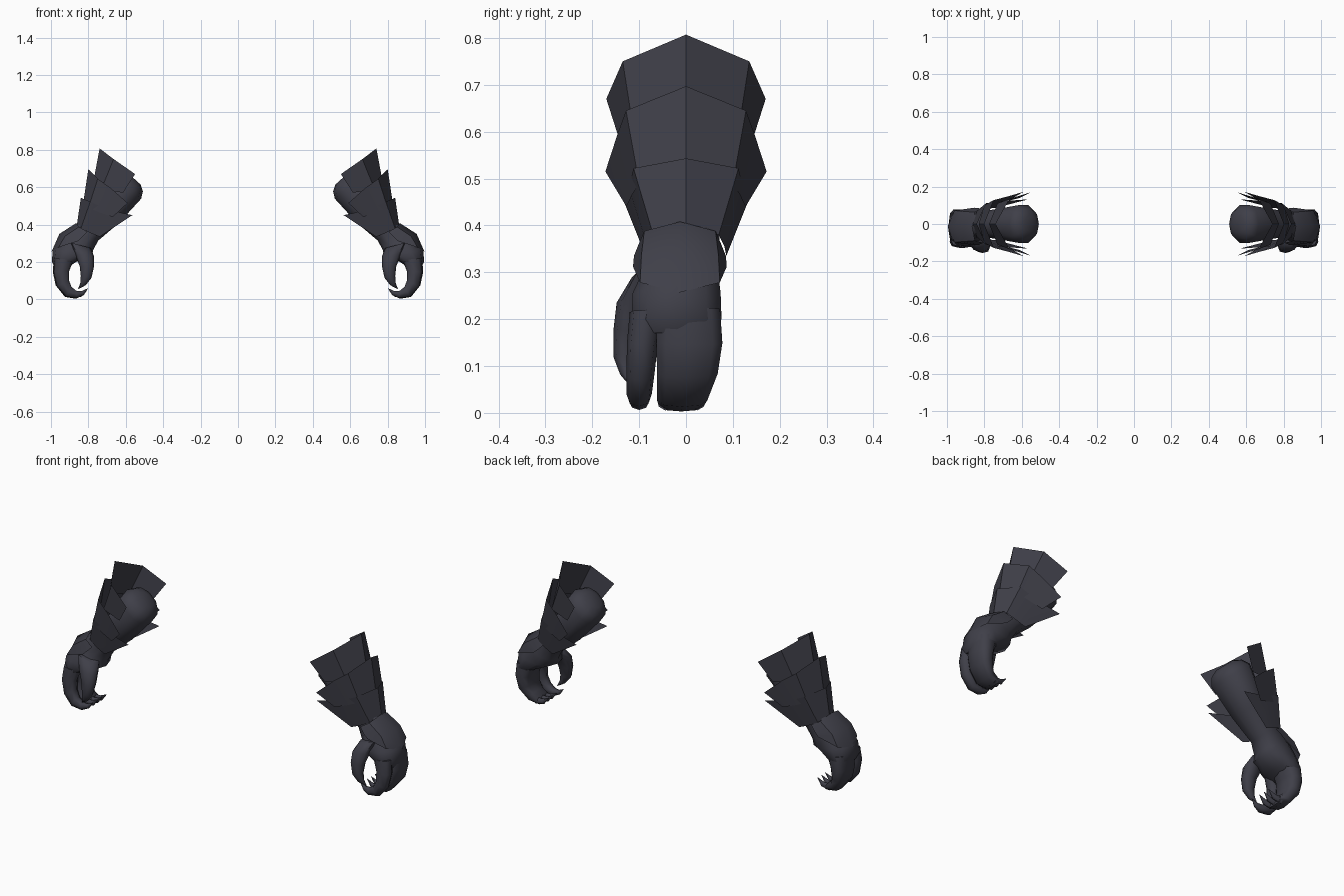
import bpy, bmesh, math
from mathutils import Vector

mat = bpy.data.materials.new("dark_slate")
mat.diffuse_color = (0.05, 0.05, 0.066, 1)


def finish(name, bm, angle):
    me = bpy.data.meshes.new(name)
    bm.to_mesh(me)
    bm.free()
    me.materials.append(mat)
    ob = bpy.data.objects.new(name, me)
    bpy.context.collection.objects.link(ob)
    bpy.ops.object.select_all(action='DESELECT')
    ob.select_set(True)
    bpy.context.view_layer.objects.active = ob
    bpy.ops.object.shade_smooth_by_angle(angle=math.radians(angle))


def loft(name, side, stations, n=10, power=0.85):
    """Closed tube; station = x, y, z, thickness radius, y radius, outward tilt."""
    bm = bmesh.new()
    rings = []
    for x, y, z, r, ry, tilt in stations:
        a = math.radians(tilt)
        ring = []
        for i in range(n):
            t = 2 * math.pi * i / n
            c, s = math.cos(t), math.sin(t)
            c = math.copysign(abs(c) ** power, c) * r
            s = math.copysign(abs(s) ** power, s) * ry
            ring.append(bm.verts.new((side * (x + c * math.cos(a)), y + s,
                                      z + c * math.sin(a))))
        rings.append(ring)
    for p, q in zip(rings, rings[1:]):
        for i in range(n):
            j = (i + 1) % n
            bm.faces.new((p[i], p[j], q[j], q[i]))
    bm.faces.new(rings[0])
    bm.faces.new(rings[-1])
    bmesh.ops.recalc_face_normals(bm, faces=bm.faces[:])
    finish(name, bm, 60)


def plate(name, side, rows, y_shift=0.0):
    """Open armour shell; each row runs from the ridge to the side, then is mirrored in y."""
    bm = bmesh.new()
    grid = []
    for row in rows:
        full = [(x, -y, z) for x, y, z in reversed(row[1:])] + list(row)
        grid.append([bm.verts.new((side * x, y + y_shift, z)) for x, y, z in full])
    for p, q in zip(grid, grid[1:]):
        for i in range(len(p) - 1):
            bm.faces.new((p[i], p[i + 1], q[i + 1], q[i]))
    bm.normal_update()
    for f in bm.faces:
        out = f.calc_center_median() - Vector((side * 0.68, 0, 0.42))
        if f.normal.dot(out) < 0:
            f.normal_flip()
    finish(name, bm, 40)


for side, tag in ((1, "right"), (-1, "left")):
    # forearm with domed end, wrist and palm
    loft("forearm_" + tag, side, [
        (0.555, 0, 0.645, 0.045, 0.045, 42),
        (0.568, 0, 0.632, 0.080, 0.080, 42),
        (0.592, 0, 0.605, 0.100, 0.105, 42),
        (0.700, 0, 0.465, 0.085, 0.085, 42),
        (0.800, 0, 0.360, 0.070, 0.070, 40),
        (0.855, -0.01, 0.300, 0.088, 0.080, 25),
        (0.885, -0.02, 0.250, 0.108, 0.098, 8),
        (0.930, -0.02, 0.200, 0.064, 0.100, 0),
        (0.945, -0.02, 0.170, 0.035, 0.075, 0)])
    # three joined fingers curling inward
    loft("finger_block_" + tag, side, [
        (0.930, 0.005, 0.220, 0.055, 0.070, 5),
        (0.946, 0.007, 0.150, 0.044, 0.073, -5),
        (0.940, 0.003, 0.090, 0.038, 0.067, -22),
        (0.908, -0.008, 0.040, 0.032, 0.056, -58),
        (0.865, -0.010, 0.024, 0.021, 0.050, -95)], power=0.7)
    # claws at the ends of the joined fingers
    for i, y in enumerate((-0.044, -0.010, 0.024)):
        loft("claw_%d_%s" % (i + 1, tag), side, [
            (0.880, y, 0.024, 0.019, 0.016, -88),
            (0.840, y, 0.028, 0.014, 0.012, -112),
            (0.806, y, 0.056, 0.001, 0.001, -135)], n=6)
    # separate index finger ending in a claw
    loft("index_finger_" + tag, side, [
        (0.930, -0.085, 0.215, 0.050, 0.035, 5),
        (0.944, -0.093, 0.150, 0.042, 0.033, -5),
        (0.936, -0.097, 0.085, 0.036, 0.030, -25),
        (0.905, -0.100, 0.040, 0.030, 0.027, -60),
        (0.862, -0.100, 0.026, 0.020, 0.020, -95),
        (0.830, -0.098, 0.034, 0.012, 0.011, -118),
        (0.803, -0.096, 0.058, 0.001, 0.001, -135)], n=8)
    # thumb
    loft("thumb_" + tag, side, [
        (0.845, -0.070, 0.290, 0.060, 0.045, 15),
        (0.820, -0.108, 0.235, 0.050, 0.040, 5),
        (0.808, -0.124, 0.175, 0.038, 0.031, 0),
        (0.812, -0.131, 0.120, 0.029, 0.024, 10),
        (0.828, -0.127, 0.083, 0.016, 0.014, 25),
        (0.854, -0.116, 0.055, 0.001, 0.001, 40)], n=8)
    # overlapping armour plates, from elbow to wrist
    plate("upper_plate_" + tag, side, [
        [(0.740, 0, 0.807), (0.665, 0.135, 0.750), (0.550, 0.170, 0.670)],
        [(0.775, 0, 0.620), (0.730, 0.110, 0.590), (0.615, 0.138, 0.570)]])
    plate("middle_plate_" + tag, side, [
        [(0.800, 0, 0.697), (0.750, 0.128, 0.645), (0.680, 0.146, 0.595),
         (0.590, 0.172, 0.515)],
        [(0.830, 0, 0.500), (0.800, 0.100, 0.490), (0.740, 0.115, 0.465),
         (0.670, 0.127, 0.440)]])
    plate("lower_plate_" + tag, side, [
        [(0.840, 0, 0.543), (0.790, 0.112, 0.522), (0.700, 0.122, 0.480),
         (0.565, 0.132, 0.450)],
        [(0.862, 0, 0.395), (0.840, 0.070, 0.380), (0.790, 0.082, 0.355),
         (0.740, 0.086, 0.335)]])
    # wrist guard over the back of the hand
    plate("wrist_guard_" + tag, side, [
        [(0.865, 0, 0.408), (0.850, 0.076, 0.388), (0.805, 0.088, 0.360)],
        [(0.955, 0, 0.350), (0.925, 0.082, 0.338), (0.830, 0.098, 0.335)],
        [(0.996, 0, 0.257), (0.960, 0.085, 0.278), (0.855, 0.100, 0.312)]], -0.013)
